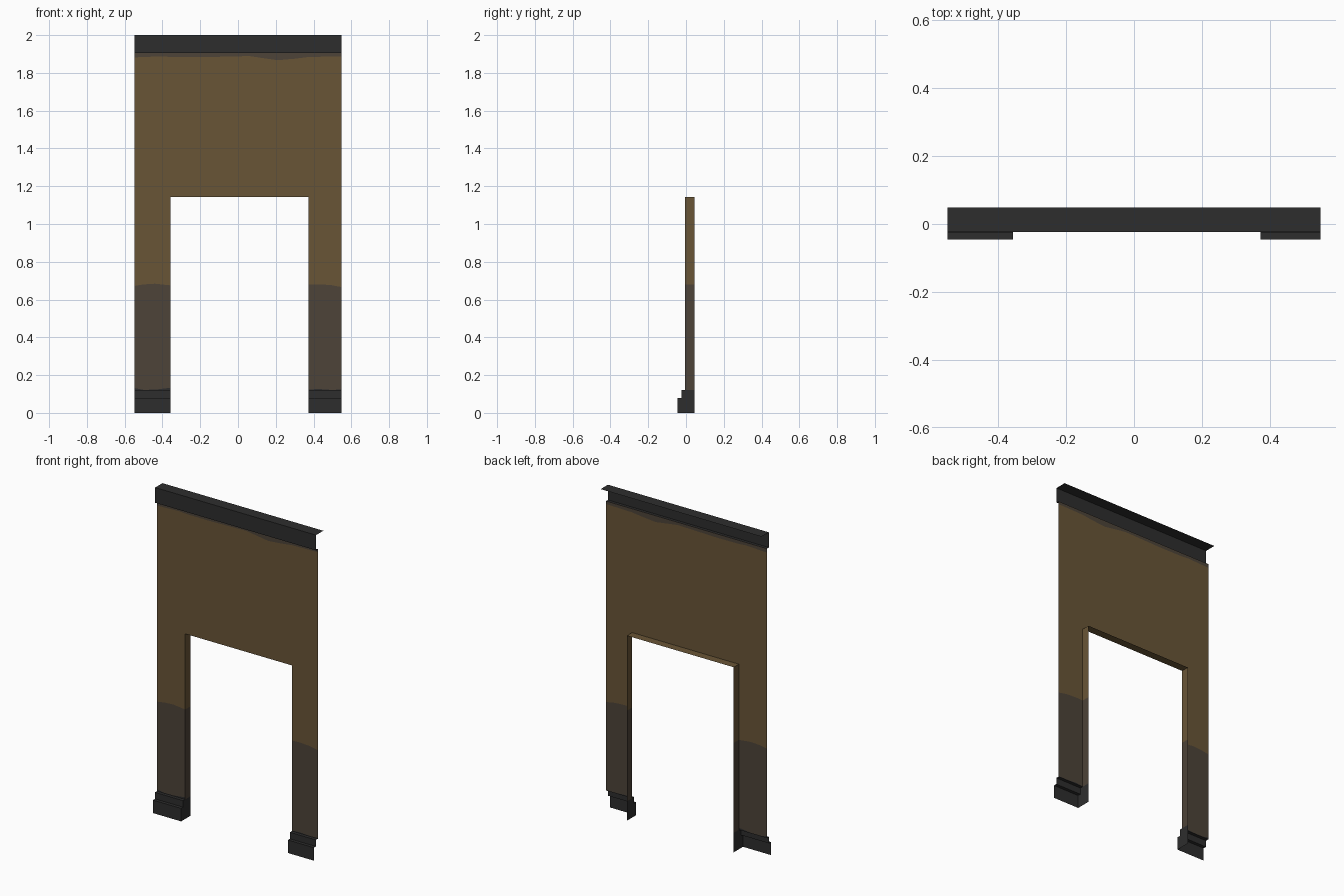
import bpy

if "Cube" in bpy.data.objects:
    bpy.data.objects.remove(bpy.data.objects["Cube"])

W = 0.549                    # half width of the panel
XL, XR = -0.357, 0.372       # doorway sides
DOOR_TOP = 1.142
Y_WALL, Y_BACK = -0.005, 0.045
Z_BASE, Z_TRIM = 0.12, 1.906


def material(name, rgb):
    m = bpy.data.materials.new(name)
    m.diffuse_color = (*rgb, 1)
    m.use_nodes = True
    m.node_tree.nodes["Principled BSDF"].inputs["Base Color"].default_value = m.diffuse_color
    return m


MATS = [material("ochre_brown", (0.141, 0.091, 0.037)),
        material("grime_brown", (0.074, 0.056, 0.040)),
        material("charcoal", (0.027, 0.027, 0.027))]
BROWN, GRIME, BLACK = 0, 1, 2


def make(name, quads):
    """quads: list of (four points, material index)"""
    verts, faces, index = [], [], {}
    for pts, _ in quads:
        face = []
        for p in pts:
            key = tuple(round(c, 5) for c in p)
            if key not in index:
                index[key] = len(verts)
                verts.append(key)
            face.append(index[key])
        faces.append(face)
    me = bpy.data.meshes.new(name)
    me.from_pydata(verts, [], faces)
    for m in MATS:
        me.materials.append(m)
    for poly, (_, mi) in zip(me.polygons, quads):
        poly.material_index = mi
    ob = bpy.data.objects.new(name, me)
    bpy.context.collection.objects.link(ob)
    return ob


def columns(rows, mats):
    """Front-facing strips between wavy lines; each row is [(x, z), ...] on shared x."""
    out = []
    for lo, hi, mi in zip(rows, rows[1:], mats):
        for a, b, c, d in zip(lo, lo[1:], hi[1:], hi):
            out.append(([(p[0], Y_WALL, p[1]) for p in (a, b, c, d)], mi))
    return out


def line(xs, zs):
    if not isinstance(zs, (list, tuple)):
        zs = [zs] * len(xs)
    return list(zip(xs, zs))


def sweep(profile, x0, x1, mi):
    """Extrude a (y, z) profile, listed bottom to top, along x."""
    return [([(x0, *a), (x1, *a), (x1, *b), (x0, *b)], mi)
            for a, b in zip(profile, profile[1:])]


# wall above the doorway, with a grimy band under the top trim
xs = [-W, -0.4, XL, -0.2, 0.06, 0.21, 0.3, XR, W]
wall = columns([line(xs, DOOR_TOP),
                line(xs, [1.882, 1.888, 1.884, 1.883, 1.889, 1.867, 1.875, 1.884, 1.888]),
                line(xs, Z_TRIM)], [BROWN, GRIME])

# wall beside the doorway: dark scuff, grime, then brown
for xs, scuff, grime in (
        ([-W, -0.5, -0.44, XL], [0.132, 0.122, 0.123, 0.133], [0.672, 0.680, 0.684, 0.675]),
        ([XR, 0.42, 0.49, W], [0.122, 0.127, 0.122, 0.123], [0.679, 0.681, 0.677, 0.666])):
    wall += columns([line(xs, Z_BASE), line(xs, scuff), line(xs, grime),
                     line(xs, DOOR_TOP)], [BLACK, GRIME, BROWN])
make("wall_panel", wall)

# doorway reveal: two jambs and the underside of the lintel
reveal = []
for x, facing, grime in ((XL, 1, 0.675), (XR, -1, 0.679)):
    for z0, z1, mi in ((Z_BASE, grime, GRIME), (grime, DOOR_TOP, BROWN)):
        q = [(x, Y_WALL, z0), (x, Y_BACK, z0), (x, Y_BACK, z1), (x, Y_WALL, z1)]
        reveal.append((q[::facing], mi))
reveal.append(([(XL, Y_BACK, DOOR_TOP), (XR, Y_BACK, DOOR_TOP),
                (XR, Y_WALL, DOOR_TOP), (XL, Y_WALL, DOOR_TOP)], BROWN))
make("doorway_reveal", reveal)

# stepped skirting blocks, closed only on the doorway end
STEP = 0.08
steps = [(-0.045, 0), (-0.045, STEP), (-0.025, STEP), (-0.025, Z_BASE), (Y_WALL, Z_BASE)]
for name, x0, x1, end, facing in (("skirting_left", -W, XL, XL, 1),
                                  ("skirting_right", XR, W, XR, -1)):
    quads = sweep(steps, x0, x1, BLACK)
    for y0, z0, z1 in ((-0.045, 0, STEP), (-0.025, STEP, Z_BASE)):
        q = [(end, y0, z0), (end, Y_BACK, z0), (end, Y_BACK, z1), (end, y0, z1)]
        quads.append((q[::facing], BLACK))
    make(name, quads)

# top trim: lower lip, front face and cap
make("top_trim", sweep([(Y_WALL, Z_TRIM), (-0.023, Z_TRIM), (-0.023, 2.0), (0.048, 2.0)],
                       -W, W, BLACK))
